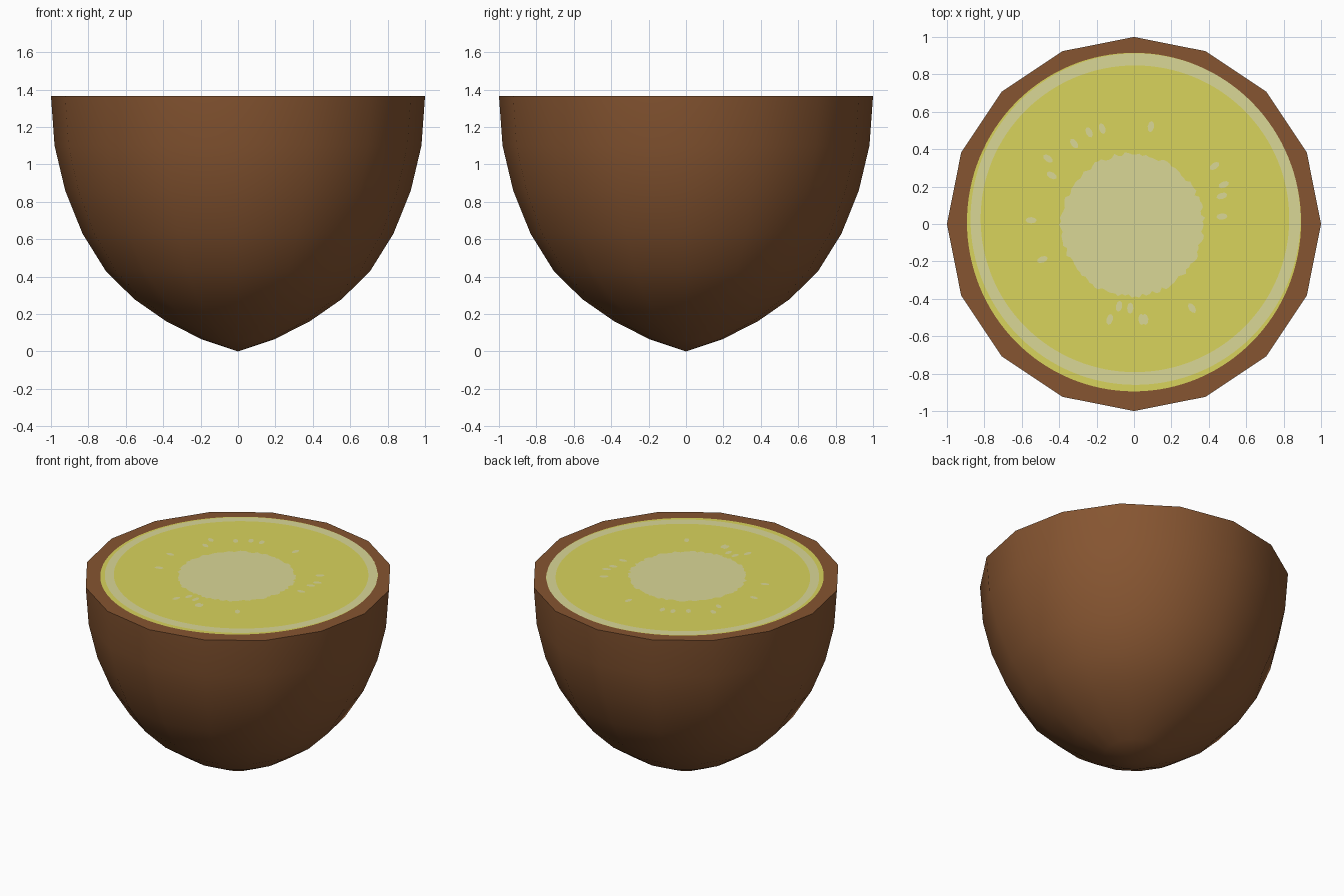
import bpy, bmesh, math, random
from math import sin, cos, pi

if "Cube" in bpy.data.objects:
    bpy.data.objects.remove(bpy.data.objects["Cube"])

random.seed(4)
H, SIDES, SEG = 1.365, 16, 128


def lin(c):
    c /= 255
    return c / 12.92 if c <= 0.04045 else ((c + 0.055) / 1.055) ** 2.4


def material(name, r, g, b):
    m = bpy.data.materials.new(name)
    m.diffuse_color = (lin(r), lin(g), lin(b), 1)
    m.use_nodes = True
    m.node_tree.nodes["Principled BSDF"].inputs["Base Color"].default_value = m.diffuse_color
    return m


BROWN = material("brown skin", 134, 85, 49)
GREEN = material("yellow green flesh", 217, 212, 92)
PALE = material("pale flesh", 218, 215, 150)


def finish(name, bm, mats):
    me = bpy.data.meshes.new(name)
    bm.to_mesh(me)
    bm.free()
    ob = bpy.data.objects.new(name, me)
    bpy.context.collection.objects.link(ob)
    for m in mats:
        me.materials.append(m)
    return ob


def bridge(bm, a, b, mat=0):
    n = len(a)
    for i in range(n):
        j = (i + 1) % n
        bm.faces.new((a[i], a[j], b[j], b[i])).material_index = mat


def ellipse(bm, cx, cy, rx, ry, n, z=H, rough=0.0):
    loop = []
    for i in range(n):
        t = 2 * pi * i / n
        k = 1 + random.uniform(-rough, rough)
        loop.append(bm.verts.new((cx + rx * k * cos(t), cy + ry * k * sin(t), z)))
    return loop


# skin: 16-sided bowl turned from the profile, with a flat rim
bm = bmesh.new()
heights = [0.065, 0.16, 0.28, 0.43, 0.63, 0.86, 1.10, H]
pole = bm.verts.new((0, 0, 0))
prev = None
for k, z in enumerate(heights, 1):
    r = sin(k * pi / 16)
    ring = ellipse(bm, 0, 0, r, r, SIDES, z)
    if prev:
        bridge(bm, prev, ring)
    else:
        for i in range(SIDES):
            bm.faces.new((pole, ring[(i + 1) % SIDES], ring[i]))
    prev = ring
inner = ellipse(bm, 0, 0.01, 0.893, 0.905, SIDES)
bmesh.ops.delete(bm, geom=inner, context='VERTS')
skin = finish("skin", bm, [BROWN])
for p in skin.data.polygons:
    p.use_smooth = True

# cut face: nested loops, from the brown rim to the pale core
bm = bmesh.new()
outer = []
for i in range(SEG):
    s, f = divmod(i * SIDES / SEG, 1)
    a, b = 2 * pi * s / SIDES, 2 * pi * (s + 1) / SIDES
    outer.append(bm.verts.new((cos(a) * (1 - f) + cos(b) * f,
                               sin(a) * (1 - f) + sin(b) * f, H)))
loops = [outer,
         ellipse(bm, 0, 0.01, 0.893, 0.905, SEG),
         ellipse(bm, 0.008, 0.026, 0.882, 0.886, SEG),
         ellipse(bm, 0.005, 0.028, 0.825, 0.82, SEG),
         ellipse(bm, -0.01, -0.005, 0.38, 0.38, SEG, rough=0.03)]
for k, mat in enumerate((0, 1, 2, 1)):
    bridge(bm, loops[k], loops[k + 1], mat)
centre = bm.verts.new((-0.01, -0.005, H))
core = loops[-1]
for i in range(SEG):
    bm.faces.new((core[i], core[(i + 1) % SEG], centre)).material_index = 2
finish("cut_face", bm, [BROWN, GREEN, PALE])

# flecks: small pale plates pointing to the core
spots = [(-.24, .49), (-.17, .51), (.09, .52), (-.32, .43), (-.44, .26), (-.46, .35),
         (-.55, .02), (-.49, -.19), (.43, .31), (.48, .21), (.47, .15), (.47, .04),
         (.04, -.51), (-.13, -.51), (-.08, -.44), (-.02, -.45), (.06, -.51), (.31, -.45)]
bm = bmesh.new()
for x, y in spots:
    a = math.atan2(y, x)
    vs = []
    for i in range(8):
        u, v = 0.03 * cos(i * pi / 4), 0.017 * sin(i * pi / 4)
        vs.append(bm.verts.new((x + u * cos(a) - v * sin(a),
                                y + u * sin(a) + v * cos(a), H + 0.002)))
    bm.faces.new(vs)
finish("flecks", bm, [PALE])
